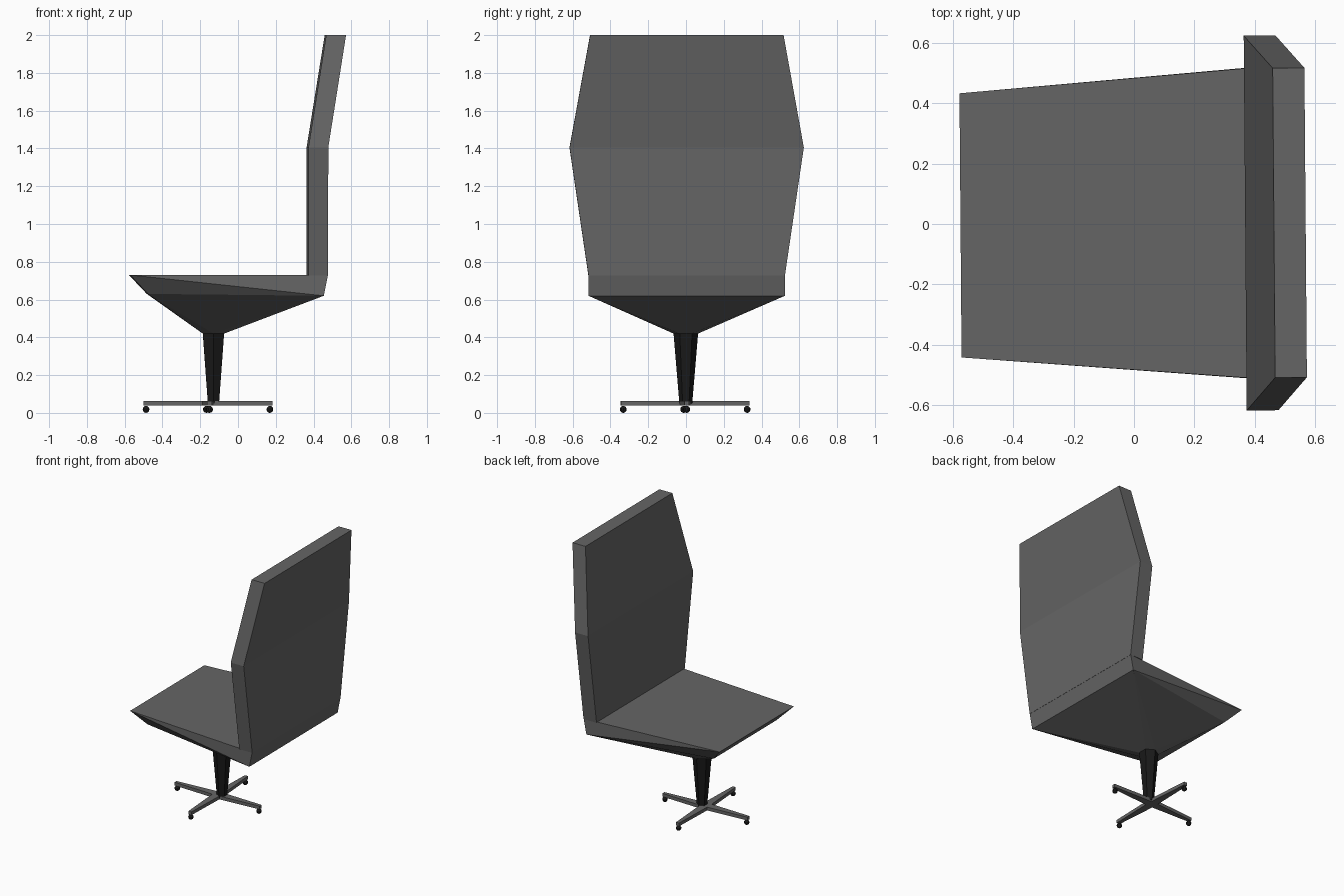
import bpy, bmesh
from math import radians, sin, cos, tau
from mathutils import Matrix, Vector

if "Cube" in bpy.data.objects:
    bpy.data.objects.remove(bpy.data.objects["Cube"])

TURN = Matrix.Rotation(radians(0.46), 4, 'Z')   # whole chair sits very slightly turned


def material(name, v):
    m = bpy.data.materials.new(name)
    m.diffuse_color = (v, v, v, 1)
    m.use_nodes = True
    m.node_tree.nodes["Principled BSDF"].inputs["Base Color"].default_value = m.diffuse_color
    return m


charcoal = material("charcoal", 0.13)
black = material("black", 0.01)


def finish(name, bm, mat):
    bm.transform(TURN)
    bmesh.ops.recalc_face_normals(bm, faces=bm.faces)
    mesh = bpy.data.meshes.new(name)
    bm.to_mesh(mesh)
    bm.free()
    mesh.materials.append(mat)
    obj = bpy.data.objects.new(name, mesh)
    bpy.context.collection.objects.link(obj)
    return obj


def hull(name, points, mat):
    bm = bmesh.new()
    for p in points:
        bm.verts.new(p)
    bmesh.ops.convex_hull(bm, input=bm.verts)
    bmesh.ops.dissolve_limit(bm, angle_limit=radians(0.5), verts=bm.verts, edges=bm.edges)
    return finish(name, bm, mat)


def hexagon(r, z, x=-0.13):
    return [(x + r * sin(i * tau / 6), r * cos(i * tau / 6), z) for i in range(6)]


# Seat: tapered slab that narrows down to the hexagonal column
corners = [(-0.574, 0.437, 0.73), (0.472, 0.52, 0.73),
           (-0.48, 0.37, 0.63), (0.45, 0.52, 0.62)]
hull("seat", [(x, s * y, z) for x, y, z in corners for s in (1, -1)] + hexagon(0.065, 0.42), charcoal)

# Backrest: bent slab lofted through three levels (front x, half width, height)
bm = bmesh.new()
rings = []
for x, w, z in [(0.368, 0.52, 0.728), (0.368, 0.62, 1.405), (0.463, 0.512, 2.0)]:
    rings.append([bm.verts.new(p) for p in
                  [(x, -w, z), (x + 0.105, -w, z), (x + 0.105, w, z), (x, w, z)]])
for a, b in zip(rings, rings[1:]):
    for i in range(4):
        j = (i + 1) % 4
        bm.faces.new((a[i], a[j], b[j], b[i]))
bm.faces.new(rings[0])
bm.faces.new(rings[-1])
finish("backrest", bm, charcoal)

# Column
hull("column", hexagon(0.065, 0.42) + hexagon(0.034, 0.05), black)

# Base: two crossed tapered bars with a caster under each end
centre = Vector((-0.159, -0.003, 0))
for k in range(4):
    spin = Matrix.Translation(centre) @ Matrix.Rotation(radians(0.9 + 90 * k), 4, 'Z')
    if k < 2:
        outline = [(s * x, t * w) for x, w in ((0.341, 0.012), (0, 0.03))
                   for s in (1, -1) for t in (1, -1)]
        outline = sorted(set(outline))
        hull(f"base_bar_{k + 1}", [spin @ Vector((x, y, z)) for x, y in outline
                                   for z in (0.039, 0.063)], charcoal)
    bm = bmesh.new()
    bmesh.ops.create_uvsphere(bm, u_segments=10, v_segments=8, radius=0.0185,
                              matrix=spin @ Matrix.Translation((0.328, 0, 0.0185)))
    finish(f"caster_{k + 1}", bm, black)
